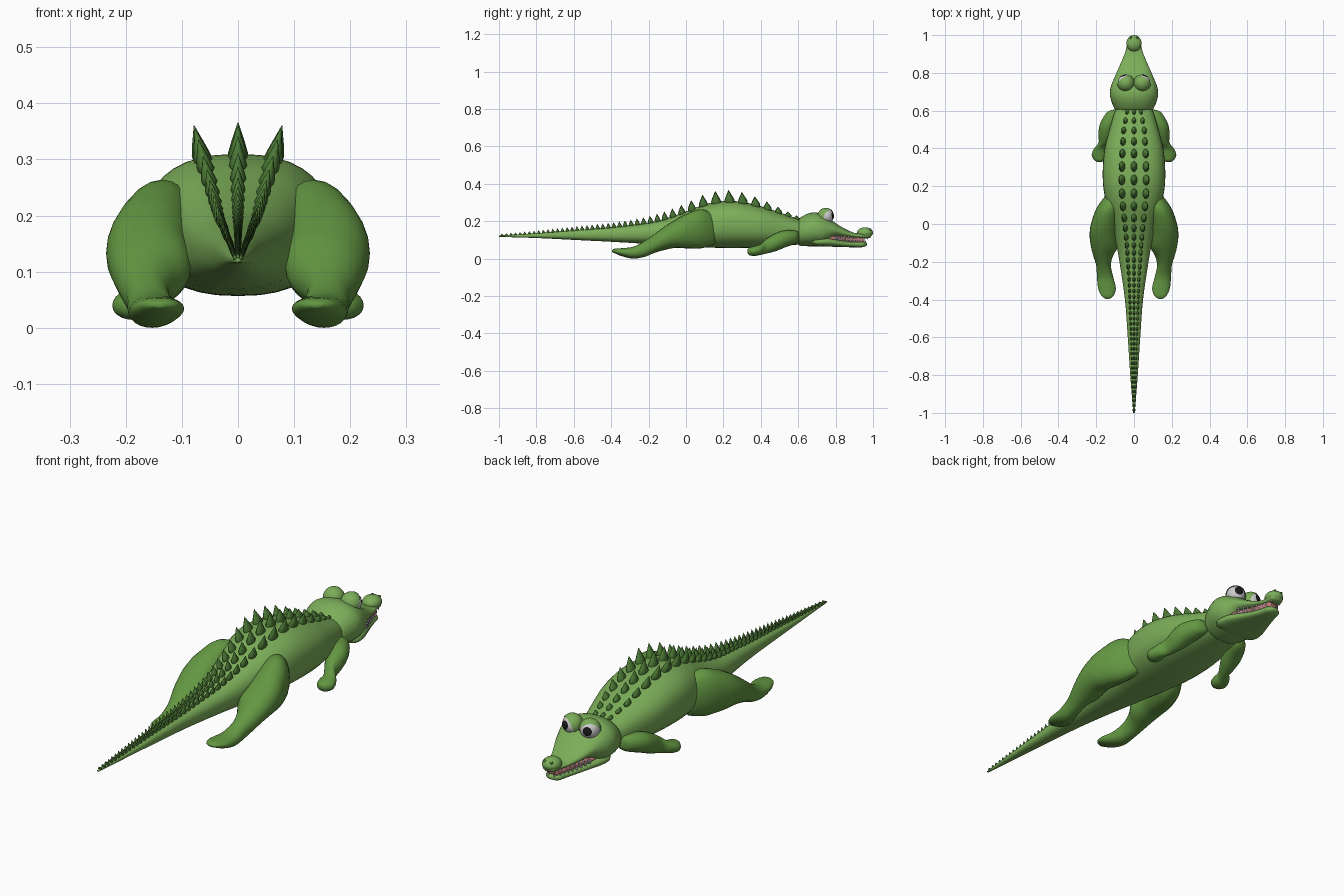
import bpy, bmesh, math
from mathutils import Vector

if "Cube" in bpy.data.objects:
    bpy.data.objects.remove(bpy.data.objects["Cube"])


def material(name, col):
    m = bpy.data.materials.new(name)
    m.diffuse_color = (*col, 1)
    m.use_nodes = True
    m.node_tree.nodes["Principled BSDF"].inputs["Base Color"].default_value = m.diffuse_color
    return m


SKIN = material("skin green", (0.20, 0.42, 0.10))
LIMB = material("limb green", (0.125, 0.31, 0.055))
SPIKE = material("spike green", (0.07, 0.19, 0.035))
WHITE = material("white", (0.85, 0.85, 0.85))
BLACK = material("black", (0.01, 0.01, 0.01))
PINK = material("mouth pink", (0.55, 0.2, 0.2))


def finish(name, bm, mat):
    bmesh.ops.recalc_face_normals(bm, faces=bm.faces)
    me = bpy.data.meshes.new(name)
    bm.to_mesh(me)
    bm.free()
    me.materials.append(mat)
    for p in me.polygons:
        p.use_smooth = True
    ob = bpy.data.objects.new(name, me)
    bpy.context.collection.objects.link(ob)
    return ob


def smooth_rows(rows, steps=4):
    """Catmull-Rom resampling of the section table."""
    pts = [Vector(r) for r in rows]
    out = []
    for i in range(len(pts) - 1):
        a, b, c, d = pts[max(i - 1, 0)], pts[i], pts[i + 1], pts[min(i + 2, len(pts) - 1)]
        for k in range(steps):
            t = k / steps
            out.append(b + (c - a) * (t / 2) + (2 * a - 5 * b + 4 * c - d) * (t * t / 2)
                       + (3 * b - a - 3 * c + d) * (t ** 3 / 2))
    return out + [pts[-1]]


def loft(name, rows, mat, power=2.0, seg=28, side=1):
    """Rows are (y, x_min, x_max, z_min, z_max) of each cross-section."""
    bm = bmesh.new()
    rings = []
    for y, x0, x1, z0, z1 in smooth_rows(rows):
        ring = []
        for i in range(seg):
            a = 2 * math.pi * i / seg
            c, s = math.cos(a), math.sin(a)
            px = math.copysign(abs(c) ** (2 / power), c)
            pz = math.copysign(abs(s) ** (2 / power), s)
            ring.append(bm.verts.new((side * ((x0 + x1) / 2 + px * (x1 - x0) / 2), y,
                                      (z0 + z1) / 2 + pz * (z1 - z0) / 2)))
        rings.append(ring)
    for a, b in zip(rings, rings[1:]):
        for i in range(seg):
            j = (i + 1) % seg
            bm.faces.new((a[i], a[j], b[j], b[i]))
    bm.faces.new(rings[0])
    bm.faces.new(rings[-1])
    return finish(name, bm, mat)


def sym(rows):
    return [(y, -w, w, z0, z1) for y, w, z0, z1 in rows]


def interp(table, y, k):
    for a, b in zip(table, table[1:]):
        if a[0] <= y <= b[0]:
            return a[k] + (b[k] - a[k]) * (y - a[0]) / (b[0] - a[0])
    return table[0][k] if y < table[0][0] else table[-1][k]


def ball(name, centre, radii, mat, axis=(0, 0, 1), angle=180):
    """Ellipsoid, or the cap within an angle of the axis."""
    bm = bmesh.new()
    bmesh.ops.create_uvsphere(bm, u_segments=24, v_segments=20, radius=1)
    lim = math.cos(math.radians(angle)) - 1e-4
    bmesh.ops.delete(bm, geom=[v for v in bm.verts if v.co.z < lim], context='VERTS')
    q = Vector((0, 0, 1)).rotation_difference(Vector(axis))
    for v in bm.verts:
        p = q @ v.co
        v.co = [centre[i] + p[i] * radii[i] for i in range(3)]
    return finish(name, bm, mat)


# body and tail: y, half width, bottom, top
BODY = [(-1, .004, .116, .124), (-.8, .02, .110, .136), (-.6, .033, .100, .152),
        (-.4, .048, .090, .168), (-.2, .077, .078, .193), (-.1, .095, .070, .217),
        (0, .117, .065, .252), (.1, .145, .060, .29), (.2, .163, .057, .309),
        (.3, .165, .057, .303), (.4, .155, .060, .28), (.5, .130, .066, .247),
        (.6, .10, .075, .212), (.66, .075, .085, .19)]
loft("body_and_tail", sym(BODY), SKIN, 2.4, 36)

# head with upper jaw
HEAD = [(.598, .09, .08, .20), (.61, .103, .069, .218), (.65, .12, .066, .24), (.69, .128, .066, .247),
        (.73, .122, .068, .237), (.765, .108, .09, .215), (.80, .093, .112, .19),
        (.85, .071, .112, .159), (.90, .05, .109, .138), (.94, .037, .108, .135),
        (.975, .033, .109, .14), (.99, .02, .115, .135)]
loft("head", sym(HEAD), SKIN, 2.2, 32)
ball("nose", (0, .957, .138), (.040, .043, .029), SKIN)
JAW = [(.66, .08, .08, .11), (.70, .11, .066, .113), (.75, .107, .064, .116), (.80, .088, .063, .108),
       (.86, .063, .061, .096), (.92, .043, .060, .092), (.95, .035, .062, .09), (.968, .012, .07, .084)]
loft("lower_jaw", sym(JAW), SKIN, 2.6)
loft("mouth_inside", sym([(.72, .09, .09, .13), (.80, .08, .085, .13), (.86, .055, .08, .125),
                          (.92, .036, .078, .122), (.955, .026, .078, .122)]), PINK)
for s, tag in ((1, "right"), (-1, "left")):
    # nostrils and eyes
    ball("nostril_" + tag, (s * .017, .985, .155), (.007, .007, .006), SPIKE)
    c = (s * .044, .748, .226)
    ball("eyeball_" + tag, c, (.042,) * 3, WHITE)
    ball("pupil_" + tag, c, (.0432,) * 3, BLACK, Vector((s * .30, .93, .10)).normalized(), 34)
    ball("eyelid_" + tag, c, (.0455,) * 3, SKIN, -Vector((s * .52, .76, -.38)).normalized(), 108)

    # hind leg and foot
    loft("hind_leg_" + tag, [
        (.16, .08, .13, .10, .20), (.145, .07, .155, .075, .235), (.08, .07, .20, .055, .264),
        (0, .08, .228, .055, .238), (-.06, .085, .235, .057, .206), (-.12, .085, .228, .045, .168),
        (-.17, .112, .215, .03, .13), (-.22, .122, .20, .01, .095), (-.28, .11, .196, .0, .064),
        (-.34, .096, .19, .012, .056), (-.38, .108, .172, .028, .053), (-.396, .13, .15, .036, .046)],
        LIMB, 2.1, 24, s)
    # front leg and paw
    loft("front_leg_" + tag, [
        (.605, .085, .11, .10, .13), (.59, .07, .145, .082, .148), (.53, .08, .18, .06, .151),
        (.48, .10, .188, .04, .135), (.43, .13, .188, .027, .105), (.40, .146, .212, .02, .078),
        (.365, .146, .224, .014, .066), (.34, .156, .212, .018, .06), (.328, .172, .195, .03, .05)],
        LIMB, 2.1, 24, s)


def cone(bm, base, rx, ry, tip, seg=10):
    """Pointed leaf-shaped cone with a rounded foot."""
    base, tip = Vector(base), Vector(tip)
    prev = None
    for t, r in ((-.3, .85), (.08, 1), (.4, .7), (.72, .34), (1, .03)):
        c = base.lerp(tip, t)
        ring = [bm.verts.new(c + Vector((rx * r * math.cos(i * 2 * math.pi / seg),
                                         ry * r * math.sin(i * 2 * math.pi / seg), 0))) for i in range(seg)]
        if prev:
            for i in range(seg):
                j = (i + 1) % seg
                bm.faces.new((prev[i], prev[j], ring[j], ring[i]))
        else:
            bm.faces.new(ring)
        prev = ring
    bm.faces.new(prev)


# teeth along both jaws
bm = bmesh.new()
for s in (-1, 1):
    for i in range(9):
        y = .80 + i * .02
        w = interp(JAW, y, 1) - .008
        z = interp(JAW, y, 3) - .004
        cone(bm, (s * w, y, z), .004, .005, (s * w, y, z + .018), 6)
        w = interp(HEAD, y + .01, 1) - .011
        cone(bm, (s * w, y + .01, .117), .004, .005, (s * w, y + .01, .098), 6)
finish("teeth", bm, WHITE)

# three rows of back spikes: y, height, half length, row offset, spacing
SPIKES = [(-1, .008, .007, .004, .024), (-.6, .020, .010, .014, .026), (-.3, .026, .013, .025, .031),
          (-.1, .038, .018, .038, .040), (0, .043, .022, .047, .050), (.1, .054, .026, .058, .062),
          (.2, .062, .029, .064, .072), (.35, .050, .027, .062, .070), (.5, .027, .021, .053, .058),
          (.6, .015, .015, .035, .045)]
bm = bmesh.new()
y = .592
while y > -.985:
    h, ry, off, step = (interp(SPIKES, y, k) for k in (1, 2, 3, 4))
    w, z0, z1 = (interp(BODY, y, k) for k in (1, 2, 3))
    for s in (-1, 0, 1):
        x = s * off
        z = (z0 + z1) / 2 + (z1 - z0) / 2 * (1 - min(abs(x) / w, .95) ** 2.4) ** (1 / 2.4)
        cone(bm, (x, y, z), ry * .62, ry, (x + s * h * .25, y - h * .1, z + h))
    y -= step
finish("back_spikes", bm, SPIKE)
